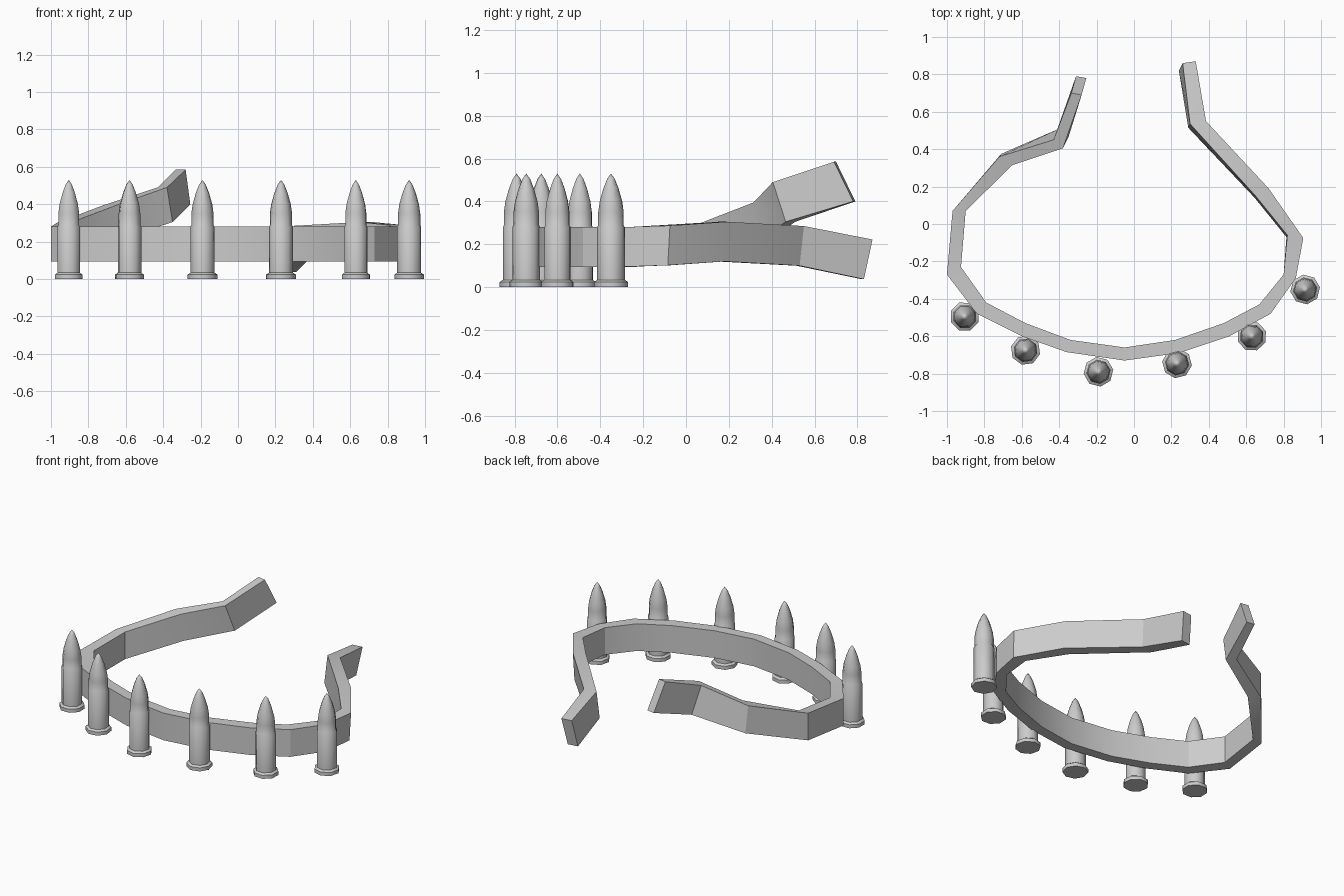
import bpy, bmesh, math
from mathutils import Matrix

if "Cube" in bpy.data.objects:
    bpy.data.objects.remove(bpy.data.objects["Cube"])


def finish(bm, name, angle):
    bmesh.ops.recalc_face_normals(bm, faces=bm.faces)
    me = bpy.data.meshes.new(name)
    bm.to_mesh(me)
    bm.free()
    ob = bpy.data.objects.new(name, me)
    bpy.context.collection.objects.link(ob)
    bpy.ops.object.select_all(action='DESELECT')
    ob.select_set(True)
    bpy.context.view_layer.objects.active = ob
    bpy.ops.object.shade_smooth_by_angle(angle=math.radians(angle))
    return ob


def loft(bm, rings):
    for a, b in zip(rings, rings[1:]):
        n = len(a)
        for i in range(n):
            j = (i + 1) % n
            bm.faces.new((a[i], a[j], b[j], b[i]))
    bm.faces.new(rings[0])
    bm.faces.new(rings[-1][::-1])


# Belt stations: outer x,y, inner x,y, top z, lean of the lower edge x,y
H = 0.185
stations = [
    (-.335, .70, -.28, .69, .585, .025, .09),
    (-.43, .45, -.38, .405, .49, .03, .06),
    (-.72, .36, -.65, .315, .395, .01, .015),
    (-.97, .07, -.90, .07, .30, 0, 0),
    (-1.0, -.27, -.925, -.23, .28, 0, 0),
    (-.84, -.48, -.79, -.42, .28, 0, 0),
    (-.60, -.60, -.58, -.53, .28, 0, 0),
    (-.36, -.685, -.34, -.62, .28, 0, 0),
    (-.05, -.73, -.05, -.66, .28, 0, 0),
    (.24, -.69, .22, -.62, .28, 0, 0),
    (.51, -.60, .48, -.53, .28, 0, 0),
    (.73, -.48, .67, -.43, .28, 0, 0),
    (.865, -.29, .80, -.27, .28, 0, 0),
    (.905, -.075, .82, -.06, .287, -.005, -.01),
    (.72, .19, .65, .15, .305, -.005, -.01),
    (.385, .55, .30, .535, .285, -.01, -.02),
    (.33, .87, .26, .86, .222, -.02, -.04),
]
bm = bmesh.new()
rings = []
for ox, oy, ix, iy, z, dx, dy in stations:
    pts = [(ox, oy, z), (ix, iy, z),
           (ix + dx, iy + dy, z - H), (ox + dx, oy + dy, z - H)]
    rings.append([bm.verts.new(p) for p in pts])
loft(bm, rings)
finish(bm, "belt_strap", 25)

# Cartridges: eight-sided turned profile (radius, height)
profile = [(.08, 0), (.08, .024), (.065, .034), (.065, .28), (.060, .288),
           (.060, .35), (.053, .40), (.036, .46), (.018, .505)]
places = [(-.905, -.495, 22), (-.58, -.675, 30), (-.19, -.79, 8),
          (.23, -.745, -8), (.63, -.60, 20), (.915, -.35, 8)]
for k, (x, y, turn) in enumerate(places):
    bm = bmesh.new()
    rings = []
    for r, z in profile:
        rings.append([bm.verts.new((r * math.cos(i * math.pi / 4),
                                    r * math.sin(i * math.pi / 4), z))
                      for i in range(8)])
    tip = bm.verts.new((0, 0, .53))
    loft(bm, rings)
    # Replace the top cap with a pointed tip
    cap = [f for f in bm.faces if all(v in rings[-1] for v in f.verts)]
    bmesh.ops.delete(bm, geom=cap, context='FACES_ONLY')
    for i in range(8):
        bm.faces.new((rings[-1][i], rings[-1][(i + 1) % 8], tip))
    bm.transform(Matrix.Translation((x, y, 0)) @
                 Matrix.Rotation(math.radians(turn), 4, 'Z'))
    finish(bm, f"cartridge_{k + 1}", 50)
